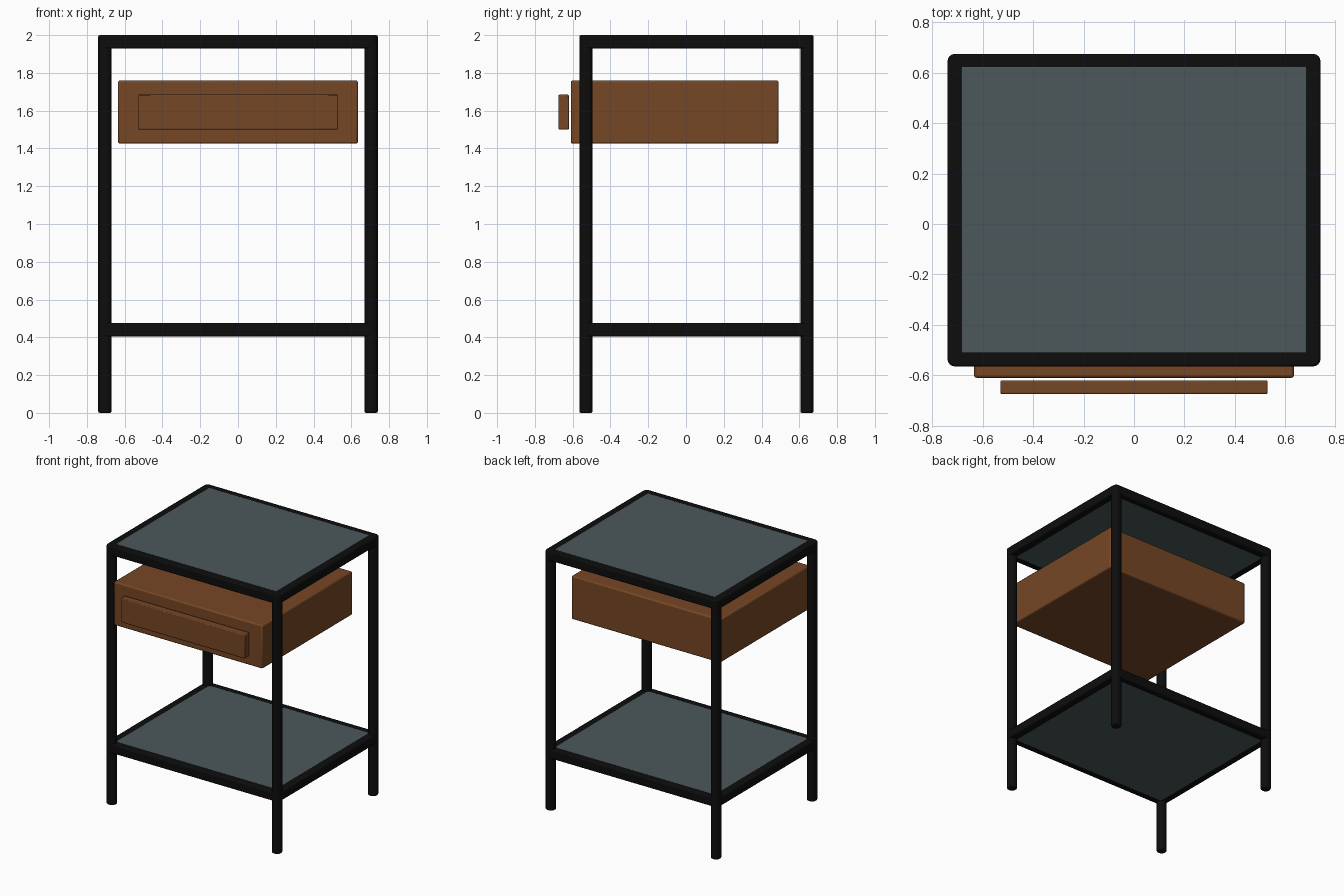
import bpy, bmesh
from mathutils import Vector

cube = bpy.data.objects.get("Cube")
if cube:
    bpy.data.objects.remove(cube, do_unlink=True)


def material(name, rgb):
    m = bpy.data.materials.new(name)
    m.use_nodes = True
    m.diffuse_color = (*rgb, 1)
    m.node_tree.nodes["Principled BSDF"].inputs["Base Color"].default_value = (*rgb, 1)
    return m


BLACK = material("black_metal", (0.004, 0.004, 0.004))
WOOD = material("brown_wood", (0.18, 0.063, 0.018))
SLATE = material("slate_panel", (0.072, 0.095, 0.105))


def box(name, lo, hi, mat, bevel, segments=2, axis=None, axis_bevel=0.0):
    """Box between two corners; edges along `axis` can get their own rounder bevel."""
    lo, hi = Vector(lo), Vector(hi)
    centre, size = (lo + hi) / 2, hi - lo
    bm = bmesh.new()
    bmesh.ops.create_cube(bm, size=1)
    bmesh.ops.scale(bm, vec=size, verts=bm.verts)
    if axis is not None:
        long_edges = [e for e in bm.edges
                      if abs((e.verts[0].co - e.verts[1].co)[axis]) > size[axis] * 0.9]
        bmesh.ops.bevel(bm, geom=long_edges, offset=axis_bevel, segments=4,
                        profile=0.5, affect='EDGES')
    mesh = bpy.data.meshes.new(name)
    bm.to_mesh(mesh)
    bm.free()
    ob = bpy.data.objects.new(name, mesh)
    bpy.context.collection.objects.link(ob)
    ob.location = centre
    mesh.materials.append(mat)
    mod = ob.modifiers.new("soft_edges", 'BEVEL')
    mod.width = bevel
    mod.segments = segments
    mod.limit_method = 'ANGLE'
    mod.angle_limit = 0.9
    bpy.ops.object.select_all(action='DESELECT')
    bpy.context.view_layer.objects.active = ob
    ob.select_set(True)
    bpy.ops.object.shade_smooth_by_angle(angle=0.6)
    return ob


# Frame extents and tube width
X, Y0, Y1, T = 0.74, -0.565, 0.675, 0.07

# Four rounded legs
for side, x in (("left", X - T), ("right", -X)):
    for end, y in (("front", Y0), ("back", Y1 - T)):
        box(f"{end}_{side}_leg", (x, y, 0), (x + T, y + T, 2.0), BLACK,
            0.008, axis=2, axis_bevel=0.03)

# Two levels of rails, each holding a panel
for level, z in (("top", 1.93), ("shelf", 0.405)):
    h = z + T
    for side, x in (("left", X - T), ("right", -X)):
        box(f"{level}_{side}_rail", (x, Y0 + T / 2, z), (x + T, Y1 - T / 2, h), BLACK, 0.008)
    for end, y in (("front", Y0), ("back", Y1 - T)):
        box(f"{level}_{end}_rail", (-X + T / 2, y, z), (X - T / 2, y + T, h), BLACK, 0.008)
    box(f"{level}_panel", (-0.685, -0.512, z - 0.001), (0.685, 0.625, h + 0.001), SLATE, 0.004)

# Drawer box and its raised front plate
box("drawer", (-0.635, -0.61, 1.425), (0.635, 0.49, 1.76), WOOD, 0.01)
box("drawer_front_plate", (-0.53, -0.675, 1.50), (0.53, -0.62, 1.685), WOOD, 0.006)
